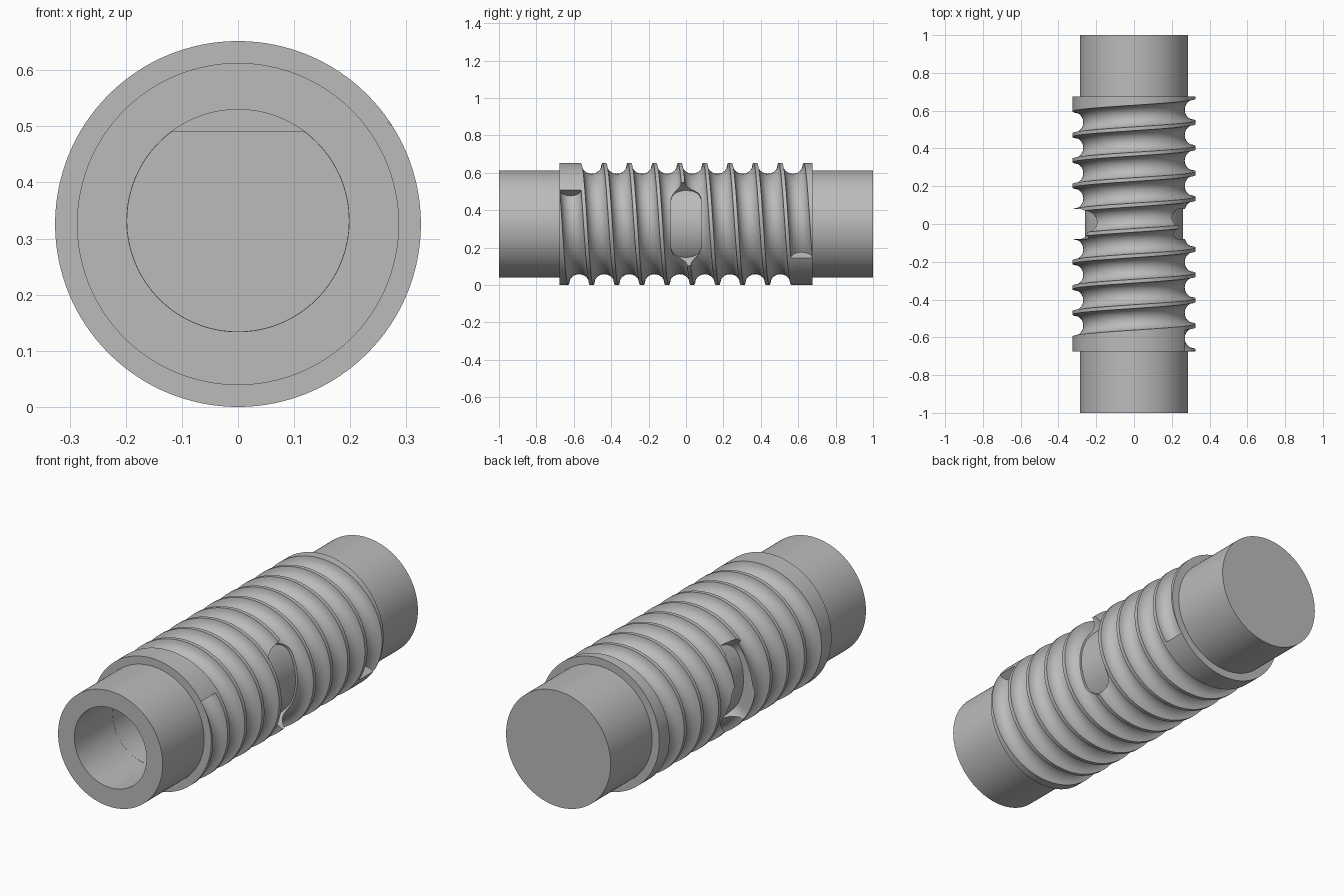
import bpy, bmesh, math
from mathutils import Vector

if "Cube" in bpy.data.objects:
    bpy.data.objects.remove(bpy.data.objects["Cube"], do_unlink=True)

CREST, JOURNAL, FLOOR = 0.326, 0.287, 0.26   # radii about the shaft axis
AXIS_Z = 0.326
PITCH = 0.1345
GROOVE = 0.0575
BORE, BORE_Z = 0.198, 0.332

steel = bpy.data.materials.new("steel_grey")
steel.use_nodes = True
grey = (0.5, 0.5, 0.5, 1)
steel.diffuse_color = grey
steel.node_tree.nodes["Principled BSDF"].inputs["Base Color"].default_value = grey


def loft(name, rings):
    """Skin a list of closed rings and cap both ends."""
    bm = bmesh.new()
    loops = [[bm.verts.new(p) for p in ring] for ring in rings]
    n = len(loops[0])
    for a, b in zip(loops, loops[1:]):
        for i in range(n):
            j = (i + 1) % n
            bm.faces.new((a[i], a[j], b[j], b[i]))
    bm.faces.new(loops[0][::-1])
    bm.faces.new(loops[-1])
    bmesh.ops.recalc_face_normals(bm, faces=bm.faces)
    mesh = bpy.data.meshes.new(name)
    bm.to_mesh(mesh)
    bm.free()
    mesh.materials.append(steel)
    ob = bpy.data.objects.new(name, mesh)
    bpy.context.collection.objects.link(ob)
    return ob


def circle(r, y, z, n=128, flat=None):
    """Ring around the y axis, optionally cut off at height flat."""
    ring = []
    for i in range(n):
        t = math.tau * i / n
        h = z + r * math.sin(t)
        ring.append((r * math.cos(t), y, h if flat is None else min(h, flat)))
    return ring


def lathe(name, profile, z=AXIS_Z):
    return loft(name, [circle(r, y, z) for r, y in profile])


def cut(target, cutter):
    cutter.hide_render = True
    mod = target.modifiers.new("cut", 'BOOLEAN')
    mod.operation, mod.solver, mod.object = 'DIFFERENCE', 'EXACT', cutter
    bpy.context.view_layer.objects.active = target
    bpy.ops.object.modifier_apply(modifier=mod.name)
    bpy.data.objects.remove(cutter, do_unlink=True)


# Stepped shaft: journal, thread blank, journal
shaft = lathe("worm_shaft", [(JOURNAL, -1), (JOURNAL, -0.675), (CREST, -0.675),
                             (CREST, 0.675), (JOURNAL, 0.675), (JOURNAL, 1)])

# Helical round-bottomed groove with square ends
span = 0.618
steps = 620
rings = []
for k in range(steps + 1):
    y = -span + 2 * span * k / steps
    a = -math.tau * (y - PITCH / 2) / PITCH
    out = Vector((math.cos(a), 0, math.sin(a)))
    mid = Vector((0, y, AXIS_Z)) + out * CREST
    rings.append([mid + out * GROOVE * math.cos(t) + Vector((0, GROOVE * math.sin(t), 0))
                  for t in (math.tau * i / 24 for i in range(24))])
cut(shaft, loft("groove_cutter", rings))

# Rounded pocket on each side, ending on a cylindrical floor
for side in (1, -1):
    rings = []
    for x in (0.12, 0.42):
        ring = []
        for i in range(48):
            t = math.tau * (i + 0.5) / 48
            z = 0.08 * math.sin(t) + math.copysign(0.1, math.sin(t))
            ring.append((side * x, 0.08 * math.cos(t), AXIS_Z + z * x / 0.19))
        rings.append(ring)
    pocket = loft("pocket_cutter", rings)
    cut(pocket, lathe("pocket_core", [(FLOOR, -0.2), (FLOOR, 0.2)]))
    cut(shaft, pocket)

# Blind bore: round mouth, then a D-shaped section with a flat on top
cut(shaft, loft("d_bore_cutter", [circle(BORE - 0.0005, y, BORE_Z, flat=0.49) for y in (-0.75, 0.7)]))
cut(shaft, loft("mouth_cutter", [circle(BORE, y, BORE_Z) for y in (-1.1, -0.7)]))

bpy.ops.object.select_all(action='DESELECT')
shaft.select_set(True)
bpy.context.view_layer.objects.active = shaft
bpy.ops.object.shade_smooth_by_angle(angle=math.radians(30))
